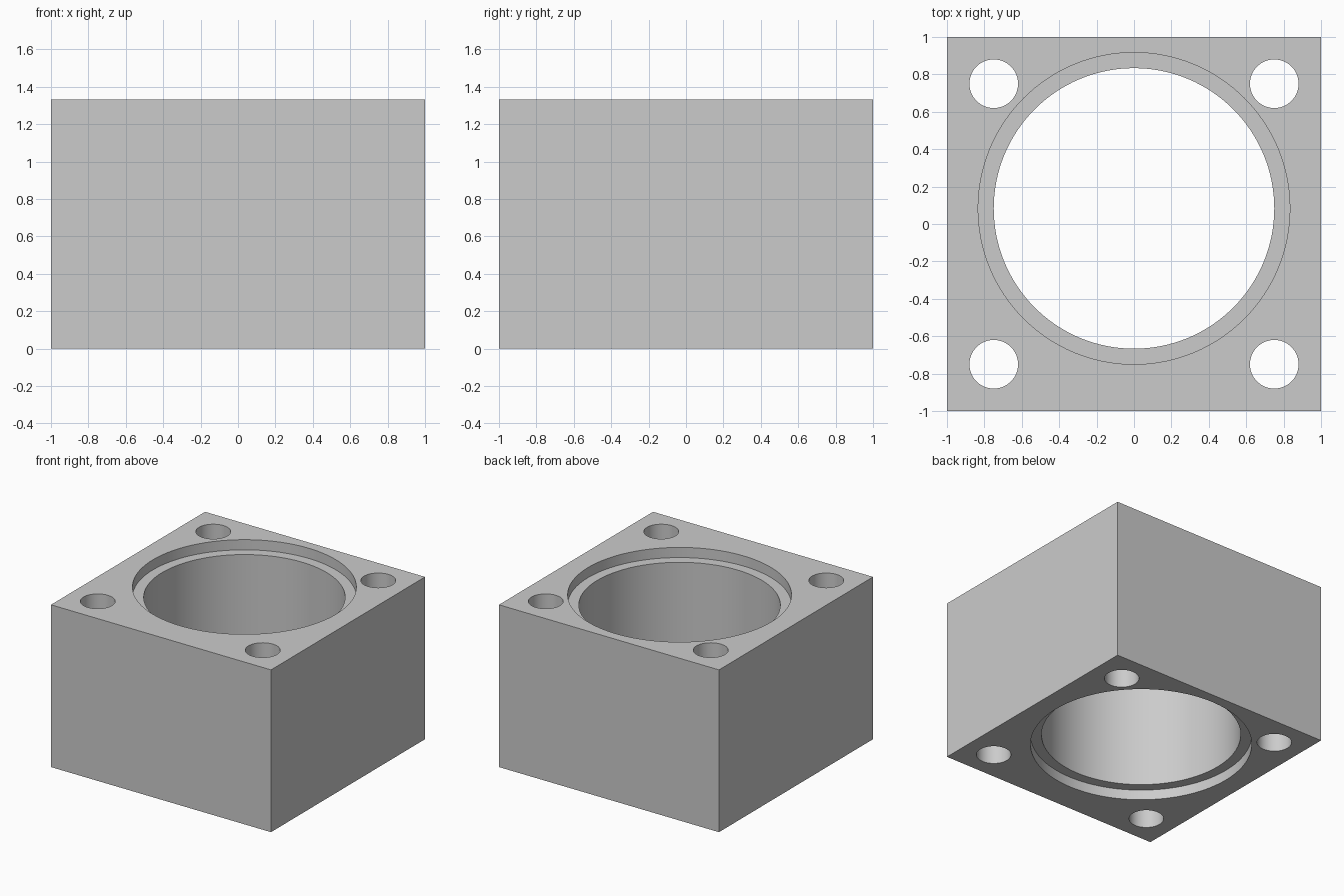
import bpy
import math

cube = bpy.data.objects.get("Cube")
if cube:
    bpy.data.objects.remove(cube, do_unlink=True)

SIDE = 2.0
HEIGHT = 4 / 3
BORE_Y = 1 / 12          # the bore sits slightly off centre
BORE_R = 0.75
RECESS_R = 5 / 6
RECESS_DEPTH = 1 / 12
BOLT_R = 0.13
BOLT_POS = 0.75

# Material
grey = bpy.data.materials.new("plain grey")
grey.use_nodes = True
colour = (0.6, 0.6, 0.6, 1)
grey.diffuse_color = colour
grey.node_tree.nodes["Principled BSDF"].inputs["Base Color"].default_value = colour

# Block
bpy.ops.mesh.primitive_cube_add(size=1, location=(0, 0, HEIGHT / 2))
block = bpy.context.object
block.name = "bored_block"
block.scale = (SIDE, SIDE, HEIGHT)
bpy.ops.object.transform_apply(location=True, scale=True)
block.data.materials.append(grey)


def drill(name, radius, x, y, z, depth, sides):
    """Cut a round vertical hole centred at (x, y, z) out of the block."""
    bpy.ops.mesh.primitive_cylinder_add(
        vertices=sides, radius=radius, depth=depth, location=(x, y, z))
    cutter = bpy.context.object
    cutter.name = name
    cutter.data.materials.append(grey)
    cut = block.modifiers.new(name, "BOOLEAN")
    cut.operation = "DIFFERENCE"
    cut.solver = "EXACT"
    cut.object = cutter
    bpy.context.view_layer.objects.active = block
    bpy.ops.object.modifier_apply(modifier=cut.name)
    bpy.data.objects.remove(cutter, do_unlink=True)


# Main bore, with a shallow recess at each end
drill("main_bore", BORE_R, 0, BORE_Y, HEIGHT / 2, HEIGHT * 2, 128)
for end, z in (("bottom", 0), ("top", HEIGHT)):
    drill(end + "_recess", RECESS_R, 0, BORE_Y, z, RECESS_DEPTH * 2, 128)

# Bolt holes through the corners
for sx in (-1, 1):
    for sy in (-1, 1):
        drill("bolt_hole", BOLT_R, sx * BOLT_POS, sy * BOLT_POS,
              HEIGHT / 2, HEIGHT * 2, 64)

# Smooth hole walls, sharp rims
bpy.ops.object.select_all(action="DESELECT")
block.select_set(True)
bpy.context.view_layer.objects.active = block
bpy.ops.object.shade_smooth_by_angle(angle=math.radians(30))
